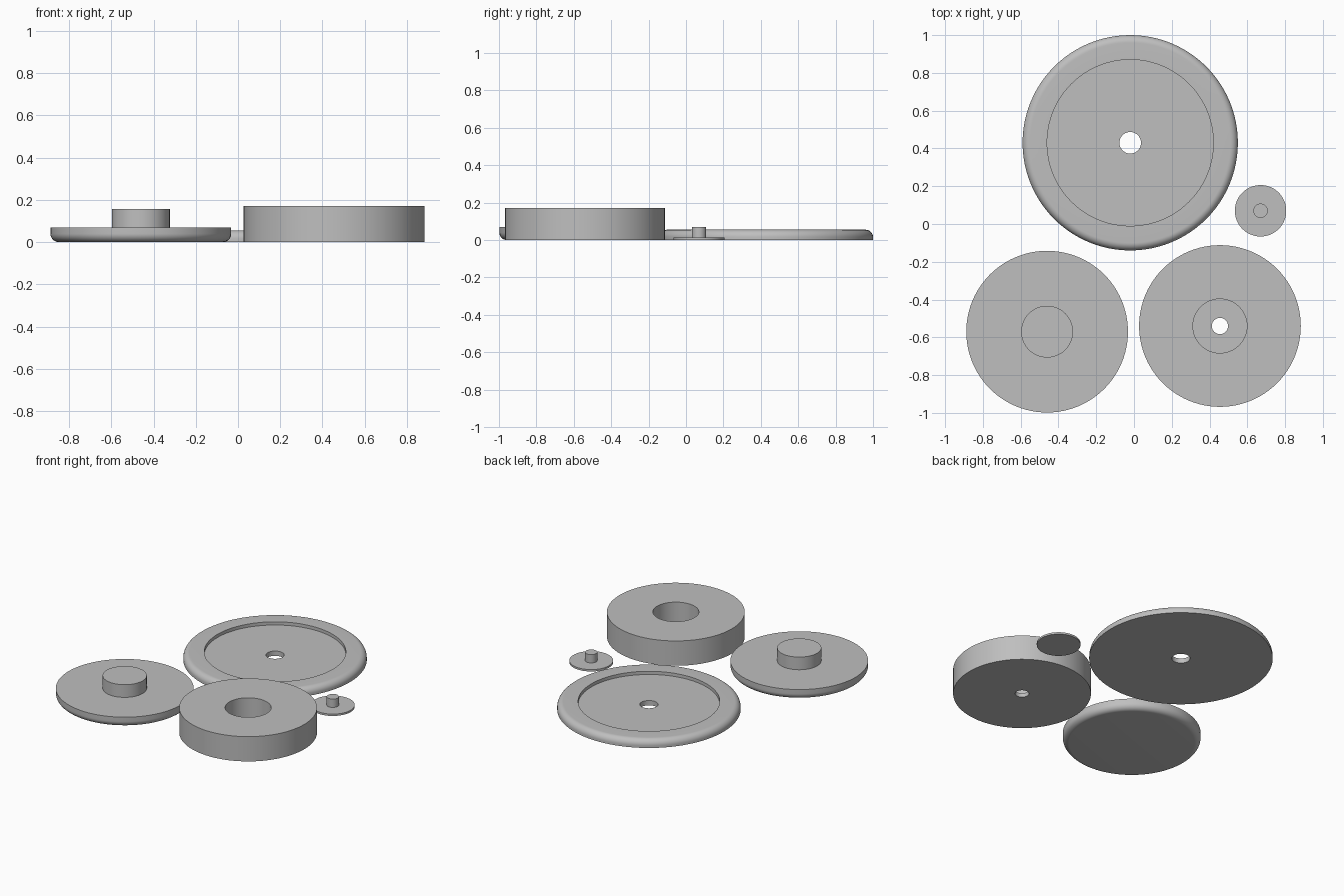
import bpy
import bmesh
from math import radians, sin, cos, pi
from mathutils import Matrix, Vector

cube = bpy.data.objects.get("Cube")
if cube:
    bpy.data.objects.remove(cube, do_unlink=True)

SEGMENTS = 96

grey = bpy.data.materials.new("plain_grey")
grey.use_nodes = True
colour = (0.52, 0.52, 0.52, 1)
grey.diffuse_color = colour
grey.node_tree.nodes["Principled BSDF"].inputs["Base Color"].default_value = colour


def fillet(r, z, radius, start, end, steps=10):
    """Arc of (radius, height) points around a centre, angles in degrees."""
    angles = [radians(start + (end - start) * i / steps) for i in range(steps + 1)]
    return [(r + radius * cos(a), z + radius * sin(a)) for a in angles]


def lathe(name, centre, profile, closed=False):
    """Spin a profile of (radius, height) points about a vertical axis."""
    bm = bmesh.new()
    points = profile + profile[:1] if closed else profile
    verts = [bm.verts.new((r, 0, z)) for r, z in points]
    edges = [bm.edges.new(pair) for pair in zip(verts, verts[1:])]
    bmesh.ops.spin(bm, geom=verts + edges, cent=(0, 0, 0), axis=(0, 0, 1),
                   angle=2 * pi, steps=SEGMENTS, use_duplicate=False)
    bmesh.ops.remove_doubles(bm, verts=bm.verts, dist=0.0001)
    bmesh.ops.recalc_face_normals(bm, faces=bm.faces)
    bmesh.ops.translate(bm, verts=bm.verts, vec=(*centre, 0))
    mesh = bpy.data.meshes.new(name)
    bm.to_mesh(mesh)
    bm.free()
    mesh.materials.append(grey)
    obj = bpy.data.objects.new(name, mesh)
    bpy.context.collection.objects.link(obj)
    bpy.ops.object.select_all(action='DESELECT')
    obj.select_set(True)
    bpy.context.view_layer.objects.active = obj
    bpy.ops.object.shade_smooth_by_angle(angle=radians(30))
    return obj


# Wide dish: rounded upper rim, shallow recess, through hole
lathe("dish", (-0.02, 0.43),
      [(0.057, 0), (0.57, 0)] + fillet(0.53, 0.015, 0.04, 0, 90)
      + [(0.44, 0.055), (0.44, 0.033), (0.057, 0.033)], closed=True)

# Cap: rounded lower edge and a central boss
lathe("cap", (-0.46, -0.57),
      [(0, 0)] + fillet(0.388, 0.04, 0.04, -90, 0)
      + [(0.428, 0.07), (0.137, 0.07), (0.137, 0.157), (0, 0.157)])

# Drum: deep socket with a small hole through its floor
lathe("drum", (0.455, -0.54),
      [(0.043, 0), (0.428, 0), (0.428, 0.17), (0.143, 0.17),
       (0.143, 0.028), (0.043, 0.028)], closed=True)

# Pin: thin flange with a short post
lathe("pin", (0.67, 0.07),
      [(0, 0), (0.136, 0), (0.136, 0.013), (0.038, 0.013),
       (0.038, 0.07), (0, 0.07)])
